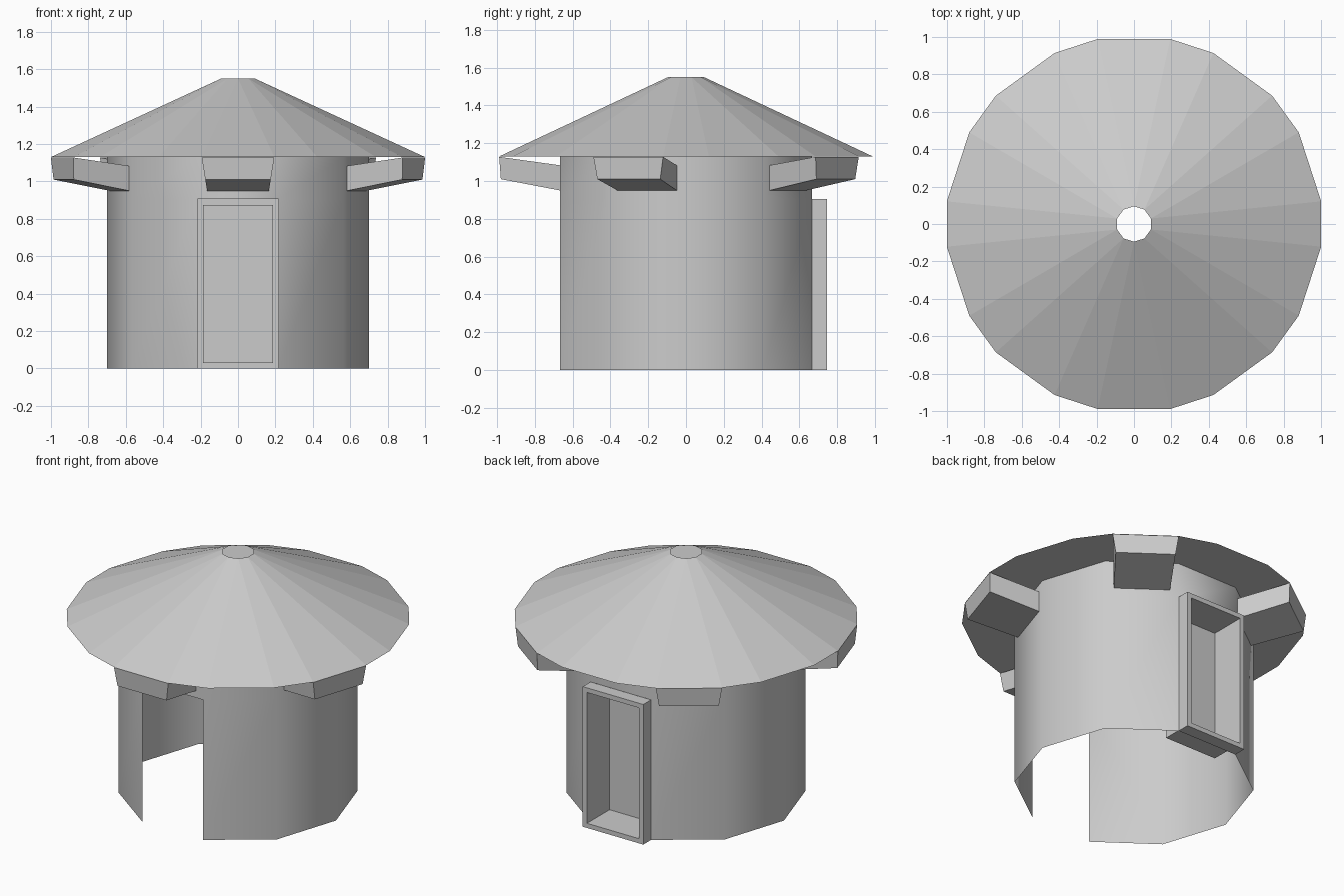
import bpy, bmesh
from math import sin, cos, radians
from mathutils import Matrix

if "Cube" in bpy.data.objects:
    bpy.data.objects.remove(bpy.data.objects["Cube"])

N = 10                      # the hut is a ten-sided drum
STEP = 360 / N
WALL_R, APOTHEM = 0.70, 0.666
EAVE_R, EAVE_HALF = 1.008, 11.1
TOP_R = 0.095
Z_DOOR, Z_EAVE, Z_TOP = 0.905, 1.13, 1.55
FRONT, BACK = 7, 2          # side indices facing -y and +y


def polar(r, deg, z):
    return (r * cos(radians(deg)), r * sin(radians(deg)), z)


def finish(bm, name, smooth=None, recalc=True):
    if recalc:
        bmesh.ops.recalc_face_normals(bm, faces=bm.faces)
    me = bpy.data.meshes.new(name)
    bm.to_mesh(me)
    bm.free()
    ob = bpy.data.objects.new(name, me)
    bpy.context.collection.objects.link(ob)
    if smooth:
        bpy.ops.object.select_all(action='DESELECT')
        ob.select_set(True)
        bpy.context.view_layer.objects.active = ob
        bpy.ops.object.shade_smooth_by_angle(angle=radians(smooth))
    return ob


# Wall: open drum, lower panel left out at the front doorway and back alcove
bm = bmesh.new()
rings = [[bm.verts.new(polar(WALL_R, STEP * k, z)) for k in range(N)]
         for z in (0, Z_DOOR, Z_EAVE)]
for lo, hi in zip(rings, rings[1:]):
    for k in range(N):
        if lo is rings[0] and k in (FRONT, BACK):
            continue
        j = (k + 1) % N
        bm.faces.new((lo[k], lo[j], hi[j], hi[k]))
finish(bm, "wall", smooth=40, recalc=False)

# Roof: open-topped cone with alternating long and short eave edges, flat soffit
bm = bmesh.new()
top = [bm.verts.new(polar(TOP_R, STEP * (k + 0.5), Z_TOP)) for k in range(N)]
inner = [bm.verts.new(polar(WALL_R, STEP * k, Z_EAVE)) for k in range(N)]
eave = [[bm.verts.new(polar(EAVE_R, STEP * (k + 0.5) + s * EAVE_HALF, Z_EAVE))
         for s in (-1, 1)] for k in range(N)]
for k in range(N):
    j = (k + 1) % N
    a, b = eave[k]
    c = eave[j][0]
    bm.faces.new((a, b, top[k]))
    bm.faces.new((b, c, top[j], top[k]))
    bm.faces.new((b, a, inner[k], inner[j]))
    bm.faces.new((c, b, inner[j]))
finish(bm, "roof", recalc=False)

# Five tapered brackets under every second long eave edge
for i in range(5):
    bm = bmesh.new()
    # (distance out, half width, height) going round the side profile
    profile = [(APOTHEM, 0.165, 0.95), (0.98, 0.175, 1.01),
               (0.989, 0.194, 1.128), (APOTHEM, 0.165, 1.083)]
    left, right = [[bm.verts.new((r, s * w, z)) for r, w, z in profile]
                   for s in (-1, 1)]
    bm.faces.new(left)
    bm.faces.new(right[::-1])
    for p in range(3):
        bm.faces.new((left[p], left[p + 1], right[p + 1], right[p]))
    bmesh.ops.recalc_face_normals(bm, faces=bm.faces)
    bm.transform(Matrix.Rotation(radians(-90 + 72 * i), 4, 'Z'))
    finish(bm, f"eave_bracket_{i + 1}", recalc=False)

# Back alcove: frame standing out from the wall, with a deep recess pushed in
bm = bmesh.new()
half = WALL_R * sin(radians(STEP / 2))


def rect(y, w, z0, z1):
    return [bm.verts.new(p) for p in
            ((w, y, z0), (-w, y, z0), (-w, y, z1), (w, y, z1))]


loops = [rect(APOTHEM, half, 0, Z_DOOR), rect(0.745, half, 0, Z_DOOR),
         rect(0.745, 0.186, 0.03, 0.875), rect(0.515, 0.186, 0.03, 0.875)]
for a, b in zip(loops, loops[1:]):
    for k in range(4):
        j = (k + 1) % 4
        bm.faces.new((a[k], a[j], b[j], b[k]))
bm.faces.new(loops[-1])
finish(bm, "back_alcove", recalc=False)
